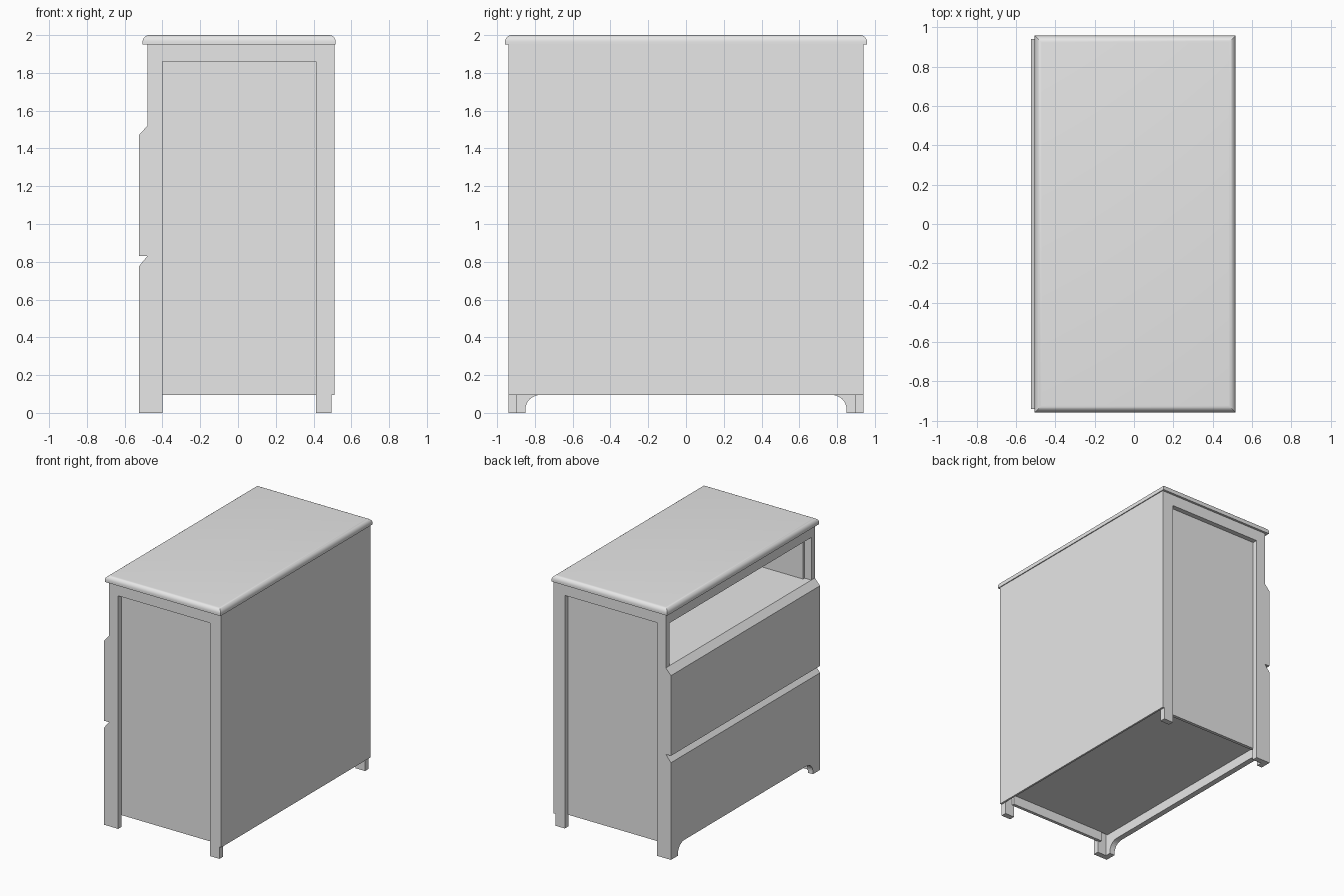
import bpy, bmesh
from math import cos, sin, pi, radians

cube = bpy.data.objects.get("Cube")
if cube:
    bpy.data.objects.remove(cube, do_unlink=True)

grey = bpy.data.materials.new("plain grey")
grey.use_nodes = True
grey.diffuse_color = (0.8, 0.8, 0.8, 1)
grey.node_tree.nodes["Principled BSDF"].inputs["Base Color"].default_value = (0.8, 0.8, 0.8, 1)

# Outer faces shared by several parts
SIDE, INNER = 0.94, 0.895
FRONT, BODY, BACK = -0.525, -0.48, 0.495
UNDER_TOP, BASE, RAIL = 1.95, 0.095, 1.86


def finish(name, bm):
    bmesh.ops.recalc_face_normals(bm, faces=bm.faces)
    mesh = bpy.data.meshes.new(name)
    bm.to_mesh(mesh)
    bm.free()
    obj = bpy.data.objects.new(name, mesh)
    mesh.materials.append(grey)
    bpy.context.collection.objects.link(obj)
    return obj


def box(name, x, y, z, round_top=0):
    bm = bmesh.new()
    bmesh.ops.create_cube(bm, size=1)
    for v in bm.verts:
        v.co = [r[0] if c < 0 else r[1] for c, r in zip(v.co, (x, y, z))]
    if round_top:
        edges = [e for e in bm.edges if all(v.co.z == z[1] for v in e.verts)]
        bmesh.ops.bevel(bm, geom=edges, offset=round_top, segments=6,
                        profile=0.5, affect='EDGES')
    return finish(name, bm)


def drawer_front(name, outline, top, back_top):
    """Extrude a y-z outline backwards and raise its back edge for a sloped top."""
    bm = bmesh.new()
    face = bm.faces.new([bm.verts.new((FRONT, y, z)) for y, z in outline])
    made = bmesh.ops.extrude_face_region(bm, geom=[face], use_keep_orig=True)["geom"]
    for v in made:
        if isinstance(v, bmesh.types.BMVert):
            v.co.x = BODY
            if abs(v.co.z - top) < 1e-4:
                v.co.z = back_top
    return finish(name, bm)


# Worktop with a rounded upper edge
worktop = box("worktop", (-0.505, 0.517), (-0.958, 0.958), (UNDER_TOP, 2), 0.035)
bpy.ops.object.select_all(action='DESELECT')
worktop.select_set(True)
bpy.context.view_layer.objects.active = worktop
bpy.ops.object.shade_smooth_by_angle(angle=radians(30))

# Side frames with recessed panels
for side, s in (("left", 1), ("right", -1)):
    def span(a, b):
        return sorted((s * a, s * b))
    box(f"{side}_drawer_post", (BODY, -0.40), span(INNER, SIDE), (0, UNDER_TOP))
    box(f"{side}_rear_post", (0.412, BACK), span(INNER, SIDE), (0, UNDER_TOP))
    box(f"{side}_top_rail", (-0.40, 0.412), span(INNER, SIDE), (RAIL, UNDER_TOP))
    box(f"{side}_panel", (-0.42, 0.43), span(0.875, 0.90), (BASE, RAIL + 0.02))

# Back board, rail over the opening, shelf and floor
box("back_board", (BACK, 0.51), (-SIDE, SIDE), (BASE, UNDER_TOP))
box("opening_rail", (BODY, -0.44), (-INNER, INNER), (RAIL, UNDER_TOP))
box("shelf", (BODY, BACK), (-INNER, INNER), (1.50, 1.52))
box("floor", (BODY, BACK), (-0.88, 0.88), (0.17, 0.19))

# Upper drawer front
drawer_front("upper_drawer_front",
             [(-SIDE, 0.83), (SIDE, 0.83), (SIDE, 1.47), (-SIDE, 1.47)], 1.47, 1.52)

# Lower drawer front with arched bracket feet
foot = [(0.85, 0)] + [(0.77 + 0.08 * cos(t), 0.02 + (BASE - 0.02) * sin(t))
                      for t in (i * pi / 16 for i in range(9))]
half = [(SIDE, 0.775), (SIDE, 0)] + foot
drawer_front("lower_drawer_front", half + [(-y, z) for y, z in reversed(half)], 0.775, 0.83)
